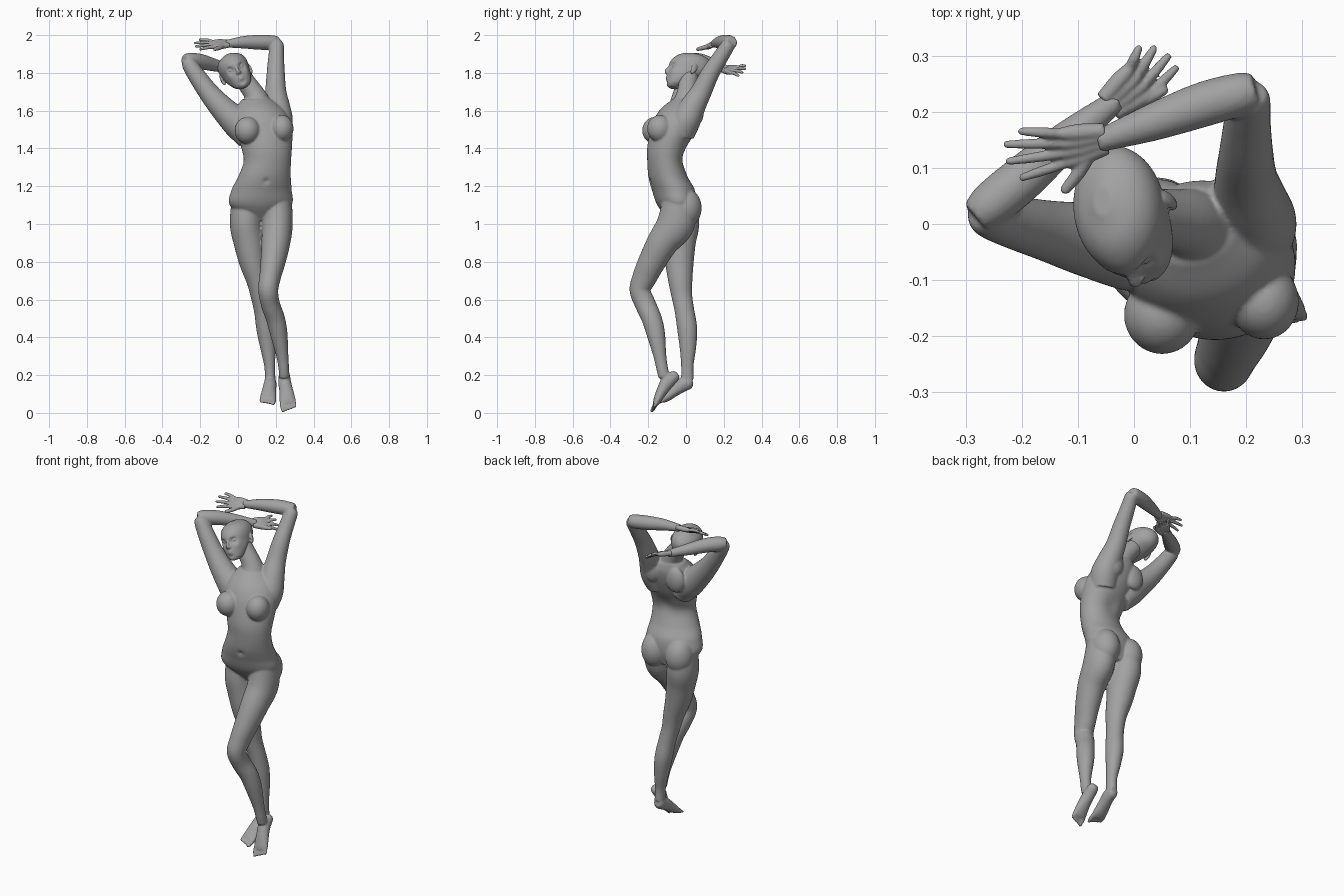
import bpy, bmesh, math
from mathutils import Vector, Matrix, Euler

cube = bpy.data.objects.get("Cube")
if cube:
    bpy.data.objects.remove(cube)

clay = bpy.data.materials.new("clay_grey")
clay.use_nodes = True
clay.diffuse_color = (0.36, 0.36, 0.36, 1)
clay.node_tree.nodes["Principled BSDF"].inputs["Base Color"].default_value = (0.36, 0.36, 0.36, 1)


def spline(rows, steps):
    """Smooth interpolation through rows of numbers."""
    rows = [Vector(r) for r in rows]
    out = []
    for i in range(len(rows) - 1):
        p1, p2 = rows[i], rows[i + 1]
        p0 = rows[i - 1] if i else p1 * 2 - p2
        p3 = rows[i + 2] if i + 2 < len(rows) else p2 * 2 - p1
        for s in range(steps):
            t = s / steps
            out.append(0.5 * (2 * p1 + (p2 - p0) * t + (2 * p0 - 5 * p1 + 4 * p2 - p3) * t * t
                              + (3 * p1 - p0 - 3 * p2 + p3) * t ** 3))
    return out + [rows[-1]]


def loft(bm, rows, yaw=0, steps=6, seg=32, level=False):
    """Closed tube through (x, y, z, half width, half depth) stations."""
    rows = spline([tuple(r) if len(r) == 5 else (*r, r[3]) for r in rows], steps)
    pts = [Vector(r[:3]) for r in rows]
    rings, side = [], Vector((math.cos(yaw), math.sin(yaw), 0))
    for i, r in enumerate(rows):
        t = (pts[min(i + 1, len(pts) - 1)] - pts[max(i - 1, 0)]).normalized()
        if level:
            t = Vector((0, 0, 1))
        ref = side if abs(t.dot(side)) < 0.85 else Vector((0, 1, 0))
        u = (ref - t * ref.dot(t)).normalized()
        v = t.cross(u)
        ring = []
        for k in range(seg):
            a = math.tau * k / seg
            ring.append(bm.verts.new(pts[i] + u * r[3] * math.cos(a) + v * r[4] * math.sin(a)))
        rings.append(ring)
    for a, b in zip(rings, rings[1:]):
        for k in range(seg):
            j = (k + 1) % seg
            bm.faces.new((a[k], a[j], b[j], b[k]))
    bm.faces.new(rings[0][::-1])
    bm.faces.new(rings[-1])


def ball(bm, c, r, rot=(0, 0, 0)):
    m = Matrix.Translation(c) @ Euler(rot).to_matrix().to_4x4() @ Matrix.Diagonal((*r, 1))
    bmesh.ops.create_uvsphere(bm, u_segments=32, v_segments=20, radius=1, matrix=m)


def finger(bm, a, b, r, bend=(0, 0, 0)):
    a, b = Vector(a), Vector(b)
    m = (a + b) / 2 + Vector(bend)
    loft(bm, [(*a, r), (*m, r), (*b, r * 0.75)], steps=3, seg=12)
    ball(bm, b, (r * 0.75,) * 3)


def sculpt(bm, dabs):
    """Soft pushes: (centre, push, radius)."""
    for c, push, rad in dabs:
        for v in bm.verts:
            v.co += Vector(push) * math.exp(-((v.co - Vector(c)).length / rad) ** 2)


def finish(name, bm, voxel, smooth, matrix=None):
    bmesh.ops.recalc_face_normals(bm, faces=bm.faces)
    me = bpy.data.meshes.new(name)
    bm.to_mesh(me)
    bm.free()
    me.materials.append(clay)
    ob = bpy.data.objects.new(name, me)
    bpy.context.collection.objects.link(ob)
    if matrix:
        ob.matrix_world = matrix
    rm = ob.modifiers.new("fuse", "REMESH")
    rm.mode, rm.voxel_size, rm.use_smooth_shade = "VOXEL", voxel, True
    sm = ob.modifiers.new("soften", "SMOOTH")
    sm.factor, sm.iterations = 0.5, smooth
    return ob


# ---- body: torso and neck
bm = bmesh.new()
loft(bm, [(.12, -.03, 1.02, .07, .06), (.12, -.05, 1.10, .165, .10), (.125, -.067, 1.18, .16, .112),
          (.14, -.095, 1.25, .14, .103), (.155, -.11, 1.33, .126, .094), (.152, -.10, 1.40, .134, .105),
          (.14, -.075, 1.48, .148, .116), (.125, -.052, 1.55, .15, .118), (.115, -.028, 1.61, .125, .105),
          (.10, -.002, 1.66, .08, .07)], yaw=0.15, steps=10, seg=64, level=True)
sculpt(bm, [((.15, -.20, 1.225), (0, .016, 0), .014),       # navel
            ((.15, 0, 1.38), (0, -.012, 0), .05)])           # small of the back
loft(bm, [(.105, -.005, 1.62, .085, .075), (.09, .005, 1.68, .058), (.05, .012, 1.74, .051), (-.005, .02, 1.81, .05)])
# bust and seat
ball(bm, (.05, -.162, 1.495), (.068, .07, .072))
ball(bm, (.232, -.138, 1.505), (.062, .068, .072))
ball(bm, (.043, -.005, 1.085), (.08, .088, .105))
ball(bm, (.205, -.005, 1.085), (.08, .088, .105))
# shoulder blades
ball(bm, (.04, .045, 1.57), (.06, .035, .075))
ball(bm, (.19, .06, 1.60), (.055, .035, .075))

# right leg, straight
loft(bm, [(.045, -.03, 1.12, .08, .09), (.042, -.03, 1.0, .085, .10), (.058, -.035, .9, .08, .087),
          (.077, -.035, .8, .071, .076), (.103, -.03, .7, .058, .064), (.117, -.022, .62, .05, .055),
          (.133, -.008, .54, .048, .052), (.147, .007, .44, .049, .053), (.159, .01, .34, .04, .043),
          (.168, .007, .25, .029, .033), (.17, .008, .18, .028, .034)])
# left leg, bent at the knee
loft(bm, [(.205, -.035, 1.12, .08, .09), (.208, -.055, 1.0, .082, .10), (.2, -.125, .9, .076, .083),
          (.185, -.18, .8, .066, .073), (.17, -.218, .72, .057, .065), (.16, -.243, .65, .053, .056),
          (.172, -.215, .575, .05, .055), (.198, -.182, .5, .05, .053), (.216, -.16, .42, .046, .049),
          (.235, -.138, .3, .032, .034), (.243, -.125, .23, .028, .031), (.245, -.115, .19, .028, .031)])

# feet on tiptoe: heel, arch, ball of the foot, then toes
FEET = [([(.17, .036, .165, .02), (.17, .02, .162, .03, .034), (.17, -.015, .15, .034, .038),
          (.165, -.055, .122, .037, .032), (.16, -.1, .085, .043, .024), (.157, -.128, .066, .044, .016)],
         Vector((-.004, -.04, -.018)), 1),
        ([(.244, -.045, .208, .018), (.245, -.06, .195, .03, .03), (.247, -.098, .162, .034, .036),
          (.255, -.126, .118, .037, .03), (.262, -.15, .07, .043, .022), (.266, -.162, .045, .043, .015)],
         Vector((.006, -.019, -.036)), -1)]
for rows, way, inner in FEET:
    loft(bm, rows)
    for k in range(5):
        base = Vector(rows[-1][:3]) + Vector((inner * (.033 - .0168 * k), 0, 0)) - way * (.15 + .07 * k)
        finger(bm, base, base + way * (1.1 - .08 * k), .0125 if k == 0 else .0095)

# right arm: folded behind the head
loft(bm, [(.06, -.05, 1.45, .065), (0, -.04, 1.53, .08), (-.08, -.028, 1.61, .067), (-.15, -.013, 1.69, .055),
          (-.215, .003, 1.78, .047), (-.258, .015, 1.845, .04), (-.272, .02, 1.868, .028)])
loft(bm, [(-.283, .012, 1.868, .03), (-.255, .035, 1.866, .04), (-.2, .08, 1.86, .041), (-.12, .15, 1.84, .033),
          (-.045, .21, 1.82, .022), (-.03, .222, 1.818, .02)])
# left arm: folded over the head
loft(bm, [(.2, -.03, 1.48, .075), (.212, .0, 1.55, .078), (.208, .035, 1.62, .068), (.2, .08, 1.7, .056),
          (.2, .13, 1.8, .048), (.202, .18, 1.88, .042), (.206, .222, 1.945, .037), (.208, .235, 1.963, .028)])
loft(bm, [(.218, .24, 1.962, .03), (.19, .232, 1.96, .038), (.12, .212, 1.962, .04), (.03, .18, 1.962, .033),
          (-.05, .152, 1.955, .022), (-.065, .147, 1.954, .021)])
finish("body", bm, 0.0055, 6)

# ---- hands: palm from wrist to knuckles, four fingers, thumb
HANDS = [("right_hand", (-.045, .21, 1.82), (.012, .256, 1.815), Vector((.018, -.02, -.012)),
          [(.008, .312, 1.838), (.035, .312, 1.822), (.06, .298, 1.802), (.074, .277, 1.785)], (.052, .238, 1.80)),
         ("left_hand", (-.05, .152, 1.955), (-.125, .135, 1.95), Vector((.004, -.024, -.013)),
          [(-.2, .165, 1.975), (-.226, .142, 1.958), (-.222, .112, 1.94), (-.198, .083, 1.925)], (-.122, .062, 1.925))]
for name, wrist, knuckle, across, tips, thumb in HANDS:
    bm = bmesh.new()
    w, kn = Vector(wrist), Vector(knuckle)
    for k, tip in enumerate(tips):
        base = kn + across * (k - 1.5) * .72
        start = w + across * (k - 1.5) * .4
        loft(bm, [(*start, .014), (*start.lerp(base, .6), .0155), (*base, .0115)], steps=4, seg=16)
        finger(bm, base, tip, .0095, (0, 0, .004))
    root = w.lerp(kn, .35) + across * .5
    finger(bm, root, thumb, .0125, tuple(across * .2))
    finish(name, bm, 0.0035, 4)

# ---- head, shaped upright and then tilted
bm = bmesh.new()
loft(bm, [(0, -.072, -.107, .022, .022), (0, -.058, -.09, .045, .047), (0, -.034, -.055, .064, .076),
          (0, -.002, -.012, .075, .106), (0, .008, .028, .081, .112), (0, .012, .06, .074, .102),
          (0, .014, .084, .053, .075), (0, .015, .1, .018, .026)], steps=10, seg=96, level=True)
dabs = [((0, -.11, -.058), (0, -.008, 0), .016), ((0, -.1, -.095), (0, -.006, 0), .022),   # lips, chin
        ((0, -.115, -.056), (0, .005, 0), .004), ((0, -.108, -.079), (0, .006, 0), .012),
        ((0, -.1, .024), (0, -.004, 0), .03)]
for s in (-1, 1):
    dabs += [((s * .031, -.096, .004), (0, .017, 0), .017),     # eye socket
             ((s * .032, -.098, .024), (0, -.005, 0), .014),    # brow
             ((s * .043, -.08, -.028), (s * .003, -.006, 0), .02)]  # cheekbone
sculpt(bm, dabs)
loft(bm, [(0, -.098, .016, .007, .008), (0, -.108, -.004, .008, .011), (0, -.115, -.02, .011, .013),
          (0, -.108, -.032, .013, .009)], steps=4, seg=16)
for s in (-1, 1):
    ball(bm, (s * .031, -.083, .004), (.012, .01, .008))
    ball(bm, (s * .01, -.108, -.027), (.007, .009, .006))
    ball(bm, (s * .08, .02, -.012), (.008, .016, .029), (-.2, 0, s * .35))
    ball(bm, (s * .078, .012, -.034), (.007, .009, .012))
tilt = Matrix.Rotation(.14, 4, "Z") @ Matrix.Rotation(-.4, 4, "Y") @ Matrix.Rotation(-.17, 4, "X")
finish("head", bm, 0.0035, 3, Matrix.Translation((-.015, .015, 1.808)) @ tilt)
